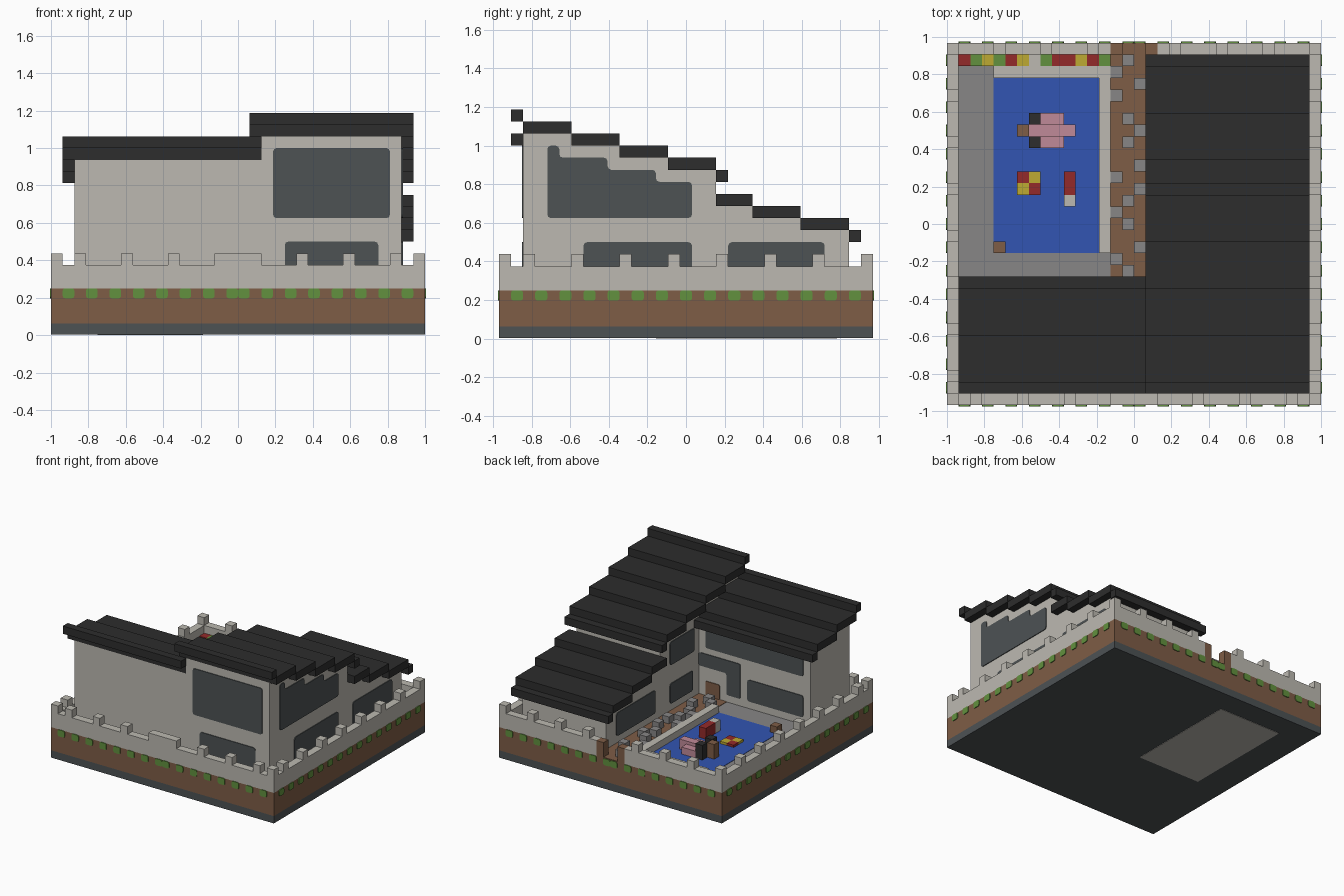
import bpy, bmesh
from mathutils import Vector

if "Cube" in bpy.data.objects:
    bpy.data.objects.remove(bpy.data.objects["Cube"], do_unlink=True)

U = 0.0625  # one building block


def material(name, rgb):
    linear = [((c / 255 + 0.055) / 1.055) ** 2.4 for c in rgb] + [1.0]
    m = bpy.data.materials.new(name)
    m.use_nodes = True
    m.diffuse_color = linear
    m.node_tree.nodes["Principled BSDF"].inputs["Base Color"].default_value = linear
    return m


stone = material("light_stone", (188, 185, 177))
soil = material("soil_brown", (126, 93, 70))
slate = material("slate_glass", (77, 82, 84))
tile = material("roof_black", (45, 45, 45))
paving = material("paving_grey", (135, 134, 134))
leaf = material("leaf_green", (98, 145, 62))
water = material("water_blue", (50, 85, 178))
red = material("red", (148, 42, 42))
yellow = material("yellow", (190, 170, 50))
pink = material("pink", (192, 138, 152))


def finish(name, bm, mat):
    bmesh.ops.recalc_face_normals(bm, faces=bm.faces)
    mesh = bpy.data.meshes.new(name)
    bm.to_mesh(mesh)
    bm.free()
    mesh.materials.append(mat)
    ob = bpy.data.objects.new(name, mesh)
    bpy.context.collection.objects.link(ob)
    return ob


def boxes(name, mat, items):
    """Each item is x0, x1, y0, y1, z0, z1 in blocks."""
    bm = bmesh.new()
    for x0, x1, y0, y1, z0, z1 in items:
        verts = bmesh.ops.create_cube(bm, size=1)["verts"]
        for v in verts:
            v.co = Vector(((x0 + x1) / 2 + v.co.x * (x1 - x0),
                           (y0 + y1) / 2 + v.co.y * (y1 - y0),
                           (z0 + z1) / 2 + v.co.z * (z1 - z0))) * U
    return finish(name, bm, mat)


def panels(name, mat, axis, plane, out, outlines, radius=0.3):
    """Thin rounded plates on a wall; outlines are (along, z) points in blocks."""
    bm = bmesh.new()
    for pts in outlines:
        part = bmesh.new()
        place = (lambda a, z: (plane, a, z)) if axis == "x" else (lambda a, z: (a, plane, z))
        part.faces.new([part.verts.new(Vector(place(a, z)) * U) for a, z in pts])
        bmesh.ops.bevel(part, geom=part.verts[:], offset=radius * U, segments=2,
                        affect='VERTICES', profile=0.5)
        res = bmesh.ops.extrude_face_region(part, geom=part.faces[:])
        shift = Vector((out, 0, 0) if axis == "x" else (0, out, 0)) * 0.006
        bmesh.ops.translate(part, vec=shift,
                            verts=[g for g in res["geom"] if isinstance(g, bmesh.types.BMVert)])
        temp = bpy.data.meshes.new("temp")
        part.to_mesh(temp)
        part.free()
        bm.from_mesh(temp)
        bpy.data.meshes.remove(temp)
    return finish(name, bm, mat)


def rect(a0, a1, z0, z1):
    return [(a0, z0), (a1, z0), (a1, z1), (a0, z1)]


# Layered base
X, Y = 16, 15.5
boxes("base_slab", slate, [(-X, X, -Y, Y, 0.05, 1)])
boxes("pool_underside", stone, [(-12, -3, -2.5, 12.5, 0, 0.1)])
boxes("earth", soil, [(-X, X, -Y, Y, 1, 4)])
boxes("paving", paving, [(-15, 15, -14.5, 14.5, 4, 4.05)])

# Grass tufts hanging over the earth edge
tufts_x = [s * (0.5 + 2 * k) for k in range(8) for s in (-1, 1)]
tufts_y = [2 * k for k in range(-7, 8)]
for side, out in (("front", -1), ("back", 1)):
    panels(side + "_grass", leaf, "y", out * Y, out, [rect(c - .5, c + .5, 3.15, 4) for c in tufts_x], .2)
for side, out in (("right", -1), ("left", 1)):
    panels(side + "_grass", leaf, "x", out * X, out, [rect(c - .5, c + .5, 3.15, 4) for c in tufts_y], .2)

# Perimeter wall with battlements and a gateway at the back
boxes("perimeter_wall", stone, [
    (-X, X, -Y, 1 - Y, 4, 6), (-X, 1 - X, 1 - Y, Y, 4, 6), (X - 1, X, 1 - Y, Y, 4, 6),
    (1 - X, -2, Y - 1, Y, 4, 6), (2, X - 1, Y - 1, Y, 4, 6)])
merlons = [(-2, 2, -Y, 1 - Y, 6, 7)]
for s in (-1, 1):
    merlons += [(s * 15.5 - .5, s * 15.5 + .5, c - .5, c + .5, 6, 7)
                for c in [-15] + list(range(-13, 12, 4)) + [15]]
    merlons += [(s * c - .5, s * c + .5, -Y, 1 - Y, 6, 7) for c in (5.5, 9.5, 13.5)]
    merlons += [(s * c - .5, s * c + .5, Y - 1, Y, 6, 7) for c in (3.5, 7.5, 11.5)]
boxes("battlements", stone, merlons)
boxes("gate_posts", soil, [(-2, -1, Y - 1, Y, 4, 6), (1, 2, Y - 1, Y, 4, 6)])

# Stepped roofs: start, end and underside height of each slab
upper = [(-14.5, -13.5, 18), (-13.5, -9.5, 17), (-9.5, -5.5, 16), (-5.5, -1.5, 15),
         (-1.5, 2.5, 14), (2.5, 3.5, 13)]
lower = [(2.5, 5.5, 11), (5.5, 9.5, 10), (9.5, 13.5, 9), (13.5, 14.5, 8)]
side = [(-14.5, -13.5, 16), (-13.5, -9.5, 15), (-9.5, -5.5, 14), (-5.5, -4.5, 13)]
for name, steps, x0, x1 in (("upper_roof", upper, 1, 15), ("lower_roof", lower, 1, 15),
                            ("side_roof", side, -15, 2)):
    boxes(name, tile, [(x0, x1, a, b, z, z + 1) for a, b, z in steps])

# House walls rise to the underside of each slab
boxes("main_walls", stone, [(2, 14, a, b, 4, z) for a, b, z in upper[1:5] + lower[:3]])
boxes("side_walls", stone, [(-14, 2, a, b, 4, z) for a, b, z in side[1:3]])

# Windows and door
panels("front_windows", slate, "y", -13.5, -1, [rect(3, 13, 10, 16), rect(4, 12, 5, 8)])
stepped = [(-11.5, 10), (.5, 10), (.5, 13), (-2.5, 13), (-2.5, 14), (-6.5, 14),
           (-6.5, 15), (-10.5, 15), (-10.5, 16), (-11.5, 16)]
panels("left_windows", slate, "x", 14, 1, [stepped, rect(-8.5, .5, 5, 8), rect(3.5, 11.5, 5, 8)])
panels("court_windows", slate, "x", 2, -1,
       [rect(-4.5, .5, 10, 13), rect(-4.2, .5, 5, 7.6), rect(3.5, 11.5, 5, 8)])
bent = [(-4, 5), (-2, 5), (-2, 7.8), (2, 7.8), (2, 9.5), (-4, 9.5)]
panels("terrace_windows", slate, "y", -5.5, 1, [rect(-13, 1, 10.3, 13), rect(-13, -5, 5, 7.8), bent], .25)
panels("door", soil, "y", -5.5, 1, [rect(-1, 1, 4, 6)], .15)

# Path with raised cobbles; each digit is the column of the cobble in that row
boxes("path", soil, [(-2, 2, -5.5, 15.5, 4, 4.1)])
cobbles = []
for row, mark in enumerate("2131-232-3132 12-312".replace(" ", "")):
    if mark != "-":
        x, y = int(mark) - 3, 14.5 - row
        cobbles.append((x, x + 1, y - 1, y, 4, 5))
boxes("cobbles", paving, cobbles)

# Pool and its low kerb
boxes("pool_water", water, [(-12, -3, -2.5, 12.5, 4, 4.1)])
boxes("pool_kerb", stone, [(-12, -2, 12.5, 13.5, 4, 5), (-3, -2, -2.5, 12.5, 4, 5)])
boxes("pool_post", soil, [(-12, -11, -2.5, -1.5, 4, 5)])

# Flower bed
kinds = {"r": ("red_flowers", red), "g": ("green_plants", leaf),
         "y": ("yellow_flowers", yellow), "w": ("white_flowers", stone)}
bed = "rgygrywgrryrg"
for key, (name, mat) in kinds.items():
    boxes(name, mat, [(i - 15, i - 14, 13.5, 14.5, 4, 5) for i, c in enumerate(bed) if c == key])

# Pool animal float
boxes("float_body", pink, [(-8, -6, 6.5, 9.5, 4, 5), (-9, -5, 7.5, 8.5, 4, 5.4)])
boxes("float_dark_blocks", tile, [(-9, -8, 6.5, 7.5, 4, 6), (-9, -8, 8.5, 9.5, 4, 6)])
boxes("float_head", soil, [(-10, -9, 7.5, 8.5, 4, 6)])

# Chequered mat and small red float
boxes("mat_red", red, [(-10, -9, 3.5, 4.5, 4, 4.4), (-9, -8, 2.5, 3.5, 4, 4.4)])
boxes("mat_yellow", yellow, [(-9, -8, 3.5, 4.5, 4, 4.4), (-10, -9, 2.5, 3.5, 4, 4.4)])
boxes("red_float", red, [(-6, -5, 2.5, 4.5, 4, 5.5)])
boxes("red_float_tip", stone, [(-6, -5, 1.5, 2.5, 4, 5.5)])
